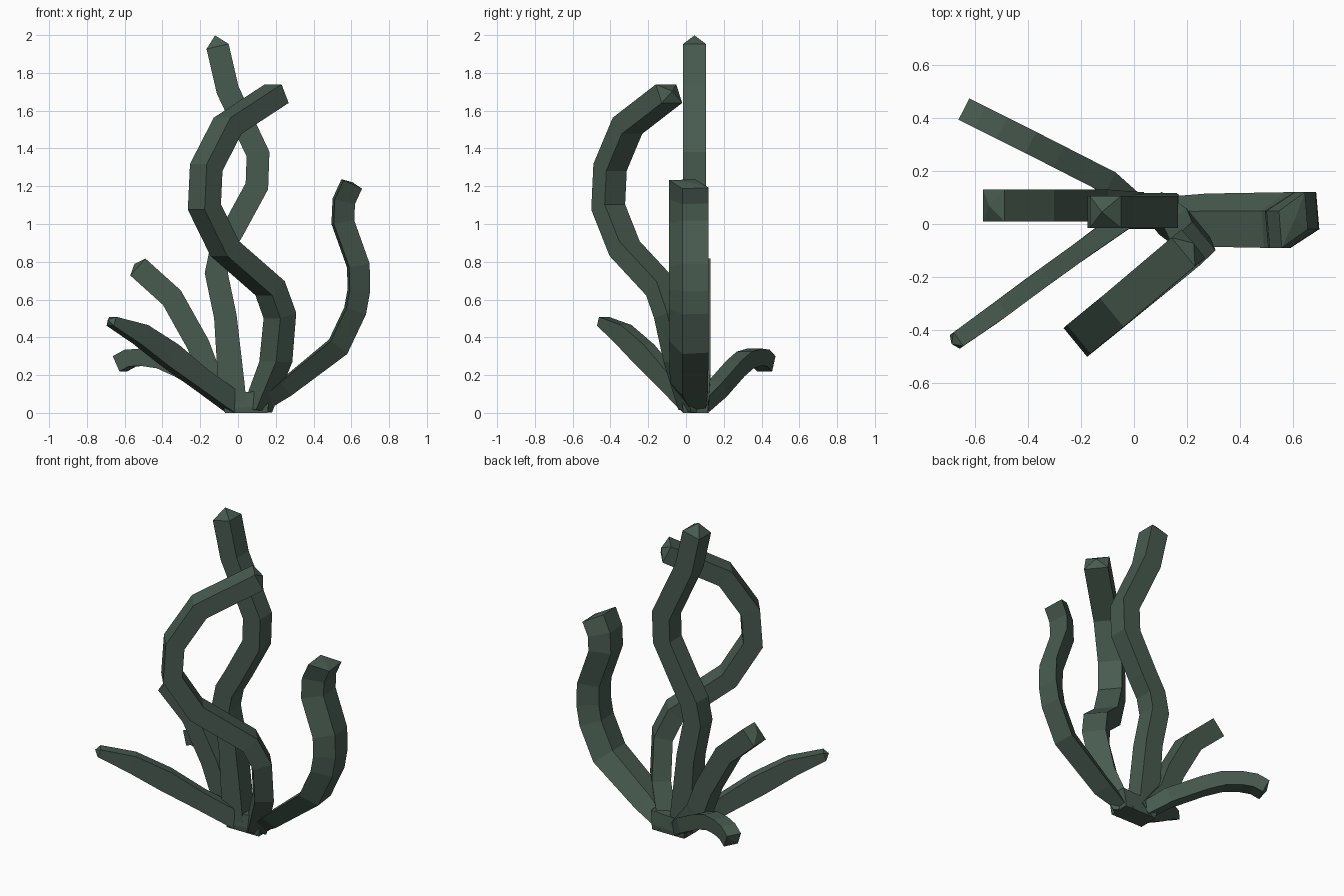
import bpy, bmesh
from math import cos, sin, radians
from mathutils import Vector

mat = bpy.data.materials.new("dark_green")
mat.diffuse_color = (0.065, 0.105, 0.08, 1)

SQUARE = [(-1, -1), (1, -1), (1, 1), (-1, 1)]


def frond(name, pts, azimuth, sizes, tip=0.0, section=SQUARE):
    """Sweep a four-sided section along pts; sizes = (in-plane, sideways) half widths per point."""
    pts = [Vector(p) for p in pts]
    a = radians(azimuth)
    side = Vector((-sin(a), cos(a), 0))
    segs = [(q - p).normalized() for p, q in zip(pts, pts[1:])]
    bm = bmesh.new()
    rings = []
    for i, p in enumerate(pts):
        before, after = segs[max(i - 1, 0)], segs[min(i, len(segs) - 1)]
        t = (before + after).normalized()
        n = side.cross(t).normalized() / max(t.dot(after), 0.6)  # mitred joint
        h, w = sizes[i] if isinstance(sizes, list) else sizes
        ring = []
        for u, v in section:
            c = p + n * u * h + side * v * w
            c.z = max(c.z, 0)
            ring.append(bm.verts.new(c))
        rings.append(ring)
    for r, s in zip(rings, rings[1:]):
        for k in range(4):
            bm.faces.new((r[k], r[(k + 1) % 4], s[(k + 1) % 4], s[k]))
    bm.faces.new(rings[0][::-1])
    apex = bm.verts.new(pts[-1] + segs[-1] * tip)
    for k in range(4):
        bm.faces.new((rings[-1][k], rings[-1][(k + 1) % 4], apex))
    bmesh.ops.recalc_face_normals(bm, faces=bm.faces)
    me = bpy.data.meshes.new(name)
    bm.to_mesh(me)
    bm.free()
    me.materials.append(mat)
    ob = bpy.data.objects.new(name, me)
    bpy.context.collection.objects.link(ob)


# tall wavy frond in the middle
y = 0.045
frond("tall_frond",
      [(-0.01, y, 0), (-0.035, y, 0.15), (-0.067, y, 0.51), (-0.115, y, 0.74), (-0.09, y, 0.86),
       (-0.025, y, 0.97), (0.1, y, 1.2), (0.106, y, 1.37), (-0.055, y, 1.71), (-0.108, y, 1.94)],
      0, [(0.06, 0.06)] + [(0.07, 0.06)] + [(0.06, 0.06)] * 8, tip=0.06)

# large hooked frond leaning to the front
frond("hooked_frond",
      [(0.10, 0.04, 0.01), (0.2, -0.03, 0.27), (0.222, -0.08, 0.515), (0.17, -0.13, 0.66),
       (-0.07, -0.325, 0.87), (-0.178, -0.412, 1.09), (-0.168, -0.402, 1.3),
       (-0.055, -0.31, 1.52), (0.205, -0.09, 1.69)],
      39.4, [(0.055, 0.06), (0.055, 0.07)] + [(0.055, 0.07)] * 7, tip=0.03)

# broad frond on the right, with a skewed section
y = 0.015
frond("right_frond",
      [(0.13, y + 0.03, 0.04), (0.25, y, 0.13), (0.53, y, 0.35), (0.62, y, 0.54), (0.64, y, 0.65),
       (0.637, y, 0.78), (0.555, y, 1.01), (0.56, y, 1.12), (0.602, y, 1.212)],
      0, [(0.035, 0.06), (0.05, 0.1)] + [(0.06, 0.105)] * 7, tip=0.01,
      section=[(-1, 0.33), (-0.8, -1), (1, -0.33), (0.8, 1)])

# short frond on the left
y = 0.07
frond("left_frond",
      [(0.0, y, 0.03), (-0.15, y, 0.2), (-0.21, y, 0.36), (-0.35, y, 0.61), (-0.53, y, 0.772)],
      180, [(0.05, 0.05)] + [(0.06, 0.06)] * 4, tip=0.025)

# low tapering leaf toward the front left
frond("front_left_frond",
      [(-0.02, 0.03, 0.05), (-0.2, -0.1, 0.18), (-0.36, -0.215, 0.305),
       (-0.515, -0.33, 0.415), (-0.67, -0.44, 0.485)],
      216, [(0.055, 0.04), (0.055, 0.035), (0.065, 0.035), (0.055, 0.035), (0.025, 0.032)],
      tip=0.025)

# low drooping leaf toward the back left
frond("back_left_frond",
      [(-0.01, 0.07, 0.04), (-0.11, 0.165, 0.125), (-0.3, 0.262, 0.235), (-0.4, 0.313, 0.28),
       (-0.5, 0.363, 0.295), (-0.57, 0.398, 0.29), (-0.625, 0.425, 0.26)],
      153, [(0.04, 0.05)] + [(0.045, 0.045)] * 6, tip=0.015)

# joined foot where the fronds meet
frond("foot", [(0.045, 0.05, 0), (0.045, 0.05, 0.03), (0.04, 0.05, 0.11)],
      0, [(0.112, 0.065), (0.115, 0.068), (0.13, 0.06)])
